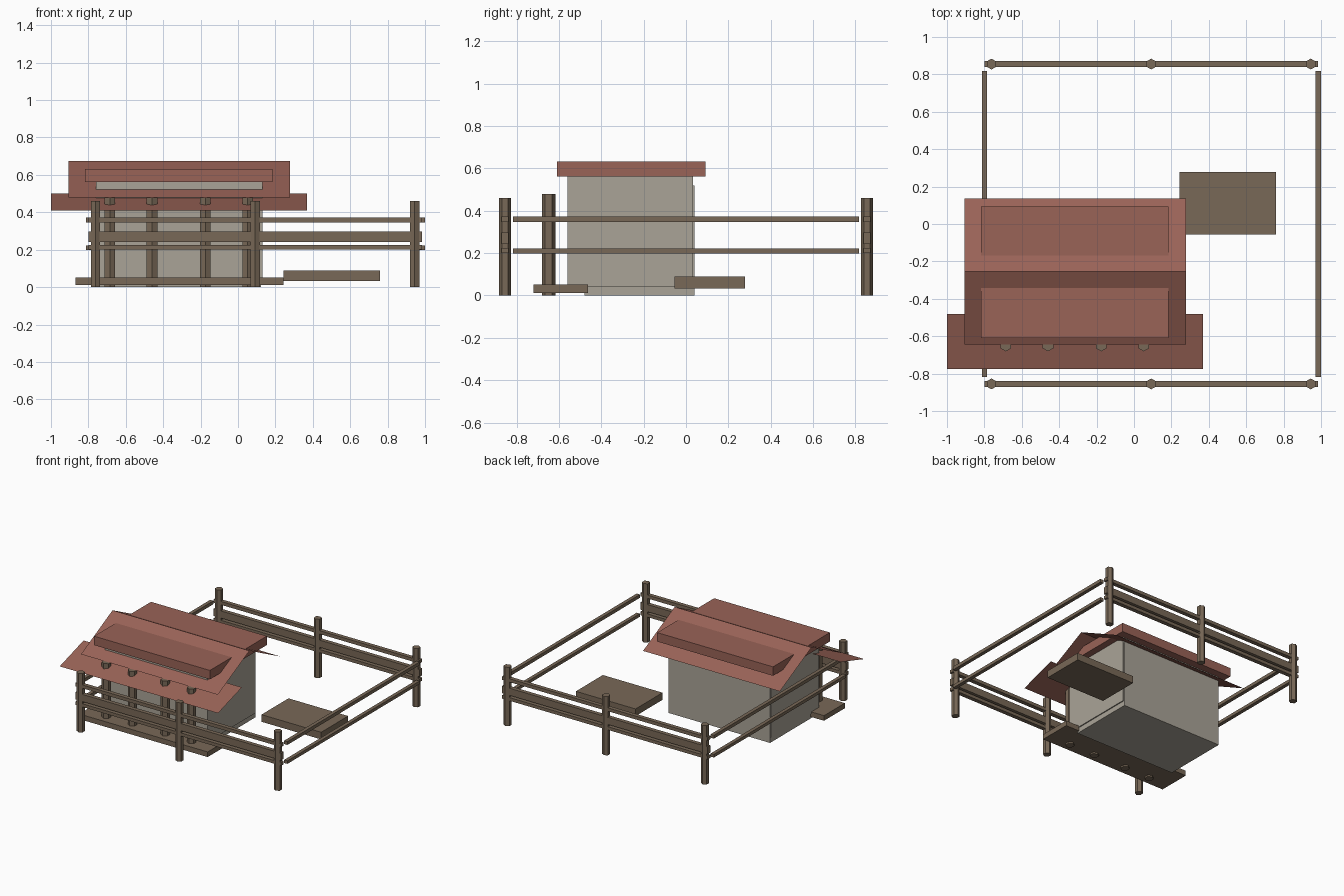
import bpy

if "Cube" in bpy.data.objects:
    bpy.data.objects.remove(bpy.data.objects["Cube"])


def material(name, rgb):
    m = bpy.data.materials.new(name)
    m.diffuse_color = (*rgb, 1)
    m.use_nodes = True
    m.node_tree.nodes["Principled BSDF"].inputs["Base Color"].default_value = m.diffuse_color
    return m


WOOD = material("wood", (0.19, 0.14, 0.095))
WALL = material("plaster", (0.40, 0.37, 0.31))
TILE = material("roof_tile", (0.32, 0.125, 0.095))


def box(name, x, y, z, mat):
    """Box from (min, max) ranges on each axis."""
    mid = [(r[0] + r[1]) / 2 for r in (x, y, z)]
    bpy.ops.mesh.primitive_cube_add(size=1, location=mid)
    ob = bpy.context.object
    ob.name = name
    ob.scale = [r[1] - r[0] for r in (x, y, z)]
    bpy.ops.object.transform_apply(location=False, rotation=False, scale=True)
    ob.data.materials.append(mat)
    return ob


def post(name, x, y, radius, height):
    """Upright six-sided post standing on the ground."""
    bpy.ops.mesh.primitive_cylinder_add(vertices=6, radius=radius, depth=height,
                                        location=(x, y, height / 2))
    ob = bpy.context.object
    ob.name = name
    ob.data.materials.append(WOOD)


def sheet(name, x, profile, mat):
    """Thin roof sheet: a (y, z) profile stretched along x."""
    verts = [(px, y, z) for y, z in profile for px in x]
    faces = [(2 * i, 2 * i + 1, 2 * i + 3, 2 * i + 2) for i in range(len(profile) - 1)]
    me = bpy.data.meshes.new(name)
    me.from_pydata(verts, [], faces)
    ob = bpy.data.objects.new(name, me)
    bpy.context.collection.objects.link(ob)
    me.materials.append(mat)


# House body: outer walls over a slightly offset foundation block
box("house_walls", (-0.76, 0.13), (-0.56, 0.033), (0.04, 0.565), WALL)
box("house_core", (-0.755, 0.122), (-0.48, 0.04), (0, 0.52), WALL)

# Roofs: gable sheet, raised cap block and lean-to porch sheet
sheet("main_roof", (-0.907, 0.277), [(-0.645, 0.48), (-0.255, 0.675), (0.135, 0.48)], TILE)
box("roof_cap", (-0.818, 0.184), (-0.61, 0.093), (0.562, 0.632), TILE)
sheet("porch_roof", (-1.0, 0.37), [(-0.775, 0.41), (-0.48, 0.50)], TILE)

# Porch deck and its columns
box("porch_deck", (-0.87, 0.242), (-0.72, -0.463), (0.012, 0.052), WOOD)
for i, x in enumerate((-0.685, -0.46, -0.175, 0.052)):
    post(f"porch_column_{i + 1}", x, -0.648, 0.033, 0.48)

# Low platform in the yard
box("yard_platform", (0.242, 0.758), (-0.055, 0.278), (0.034, 0.09), WOOD)

# Front and back fences: three posts, two thin rails and a wide board
for side, y in (("front", -0.855), ("back", 0.855)):
    for i, x in enumerate((-0.762, 0.092, 0.945)):
        post(f"{side}_fence_post_{i + 1}", x, y, 0.029, 0.46)
    for part, z in (("lower_rail", (0.2, 0.225)), ("board", (0.242, 0.298)),
                    ("upper_rail", (0.346, 0.372))):
        box(f"{side}_fence_{part}", (-0.798, 0.983), (y - 0.016, y + 0.016), z, WOOD)

# Side fences: two rails each
for side, x in (("left", -0.799), ("right", 0.985)):
    for part, z in (("lower_rail", (0.198, 0.222)), ("upper_rail", (0.346, 0.372))):
        box(f"{side}_fence_{part}", (x - 0.014, x + 0.014), (-0.817, 0.817), z, WOOD)
